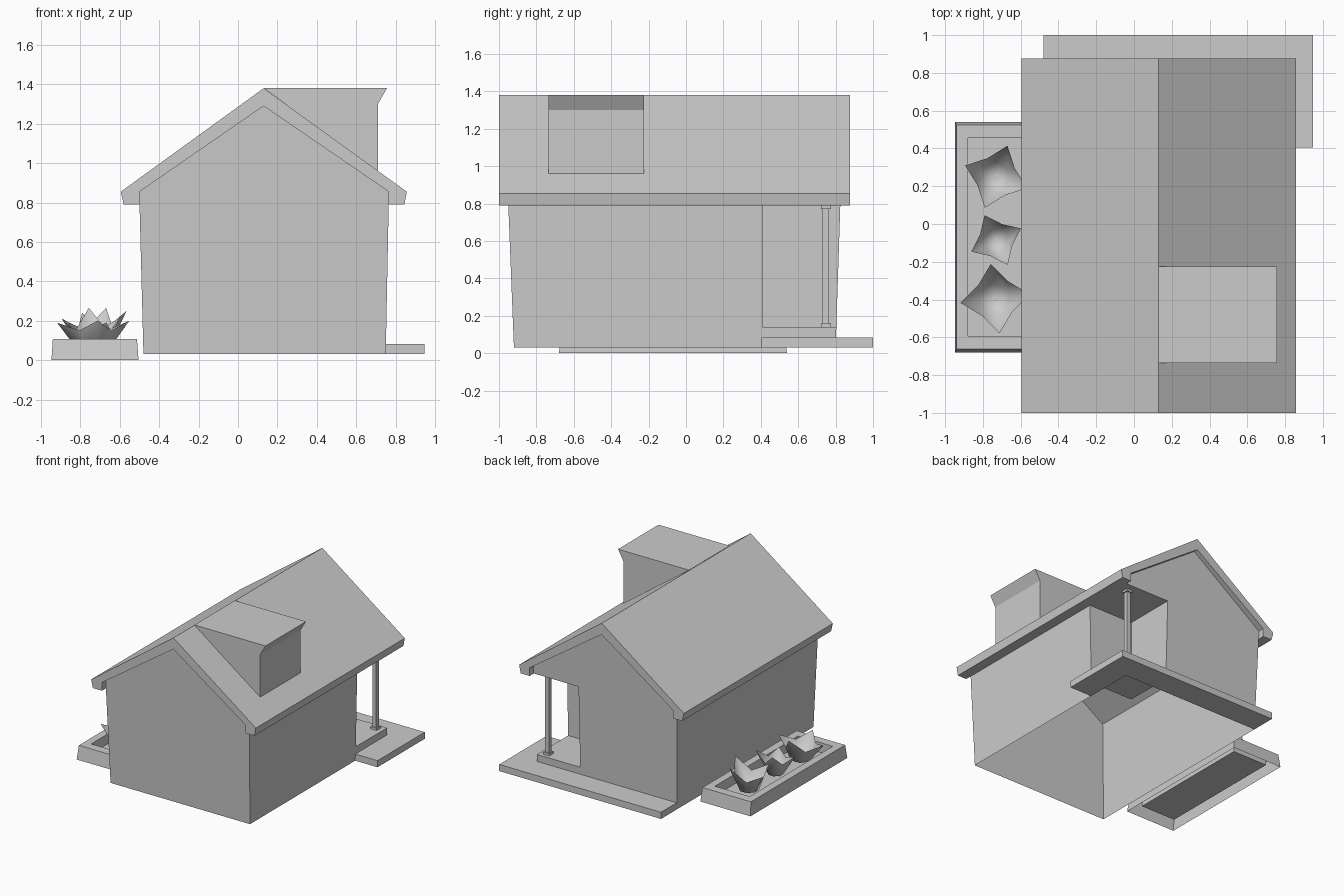
import bpy, bmesh, math

if "Cube" in bpy.data.objects:
    bpy.data.objects.remove(bpy.data.objects["Cube"])


def mesh_object(name, verts, faces, smooth=False):
    me = bpy.data.meshes.new(name)
    bm = bmesh.new()
    vs = [bm.verts.new(v) for v in verts]
    for f in faces:
        bm.faces.new([vs[i] for i in f])
    bmesh.ops.remove_doubles(bm, verts=bm.verts, dist=0.0005)
    bmesh.ops.recalc_face_normals(bm, faces=bm.faces)
    for f in bm.faces:
        f.smooth = smooth
    bm.to_mesh(me)
    bm.free()
    ob = bpy.data.objects.new(name, me)
    bpy.context.collection.objects.link(ob)
    return ob


def prism(name, bottom, top):
    n = len(bottom)
    faces = [list(range(n)), list(range(n, 2 * n))]
    faces += [[i, (i + 1) % n, n + (i + 1) % n, n + i] for i in range(n)]
    return mesh_object(name, bottom + top, faces)


def extrude_y(name, profile, y0, y1):
    return prism(name, [(x, y0, z) for x, z in profile], [(x, y1, z) for x, z in profile])


def extrude_z(name, outline, z0, z1):
    return prism(name, [(x, y, z0) for x, y in outline], [(x, y, z1) for x, y in outline])


def rect(x0, x1, y0, y1):
    return [(x0, y0), (x1, y0), (x1, y1), (x0, y1)]


# House walls: flared shell, open underneath, with a corner porch recess
def taper(z):
    return (z - 0.03) / 0.76

def left(z): return -0.48 - 0.02 * taper(z)
def right(z): return 0.75 + 0.015 * taper(z)
def front(z): return -0.92 - 0.03 * taper(z)
def back(z): return 0.80 + 0.025 * taper(z)

B, F, C, E, A = 0.03, 0.14, 0.79, 0.855, 1.29   # base, porch floor, porch ceiling, eave, apex
NX, NY, MID = 0.37, 0.41, 0.13                  # porch recess corner, ridge x
walls = [
    [(left(B), front(B), B), (right(B), front(B), B), (right(E), front(E), E),
     (MID, front(A), A), (left(E), front(E), E)],
    [(left(B), front(B), B), (left(E), front(E), E), (left(E), back(E), E), (left(B), back(B), B)],
    [(right(B), front(B), B), (right(B), back(B), B), (right(F), back(F), F), (right(F), NY, F),
     (right(C), NY, C), (right(C), back(C), C), (right(E), back(E), E), (right(E), front(E), E)],
    [(left(B), back(B), B), (left(E), back(E), E), (MID, back(A), A), (right(E), back(E), E),
     (right(C), back(C), C), (NX, back(C), C), (NX, back(F), F), (right(F), back(F), F),
     (right(B), back(B), B)],
    [(NX, NY, F), (NX, NY, C), (NX, back(C), C), (NX, back(F), F)],
    [(NX, NY, F), (right(F), NY, F), (right(C), NY, C), (NX, NY, C)],
] + [[(NX, NY, z), (right(z), NY, z), (right(z), back(z), z), (NX, back(z), z)] for z in (F, C)]
verts, faces = [], []
for w in walls:
    faces.append(list(range(len(verts), len(verts) + len(w))))
    verts += w
mesh_object("house_walls", verts, faces)

# Gable roof with boxed eaves
extrude_y("roof", [(MID, 1.38), (0.857, 0.855), (0.845, 0.79), (0.765, 0.79), (0.765, 0.855),
                   (MID, 1.29), (-0.50, 0.855), (-0.50, 0.79), (-0.58, 0.79), (-0.595, 0.855)],
          -1.0, 0.877)

# Flat-topped dormer
extrude_y("dormer", [(MID, 1.382), (0.757, 1.382), (0.71, 1.30), (0.71, 0.955)], -0.735, -0.225)

# L-shaped walkway around the porch corner
extrude_z("walkway", [(-0.48, 0.80), (-0.48, 1.0), (0.947, 1.0), (0.947, 0.405),
                      (0.75, 0.405), (0.75, 0.80)], 0.03, 0.083)

# Porch post with foot and cap
for name, h, z0, z1 in (("porch_post", 0.017, 0.14, 0.79), ("post_foot", 0.027, 0.14, 0.158),
                        ("post_cap", 0.027, 0.772, 0.79)):
    extrude_z(name, rect(0.69 - h, 0.69 + h, 0.748 - h, 0.748 + h), z0, z1)

# Planter: rings from outer foot over the rim down to the soil
rings = [(rect(-0.947, -0.505, -0.68, 0.54), 0.0), (rect(-0.94, -0.513, -0.662, 0.525), 0.108),
         (rect(-0.88, -0.573, -0.592, 0.455), 0.108), (rect(-0.88, -0.573, -0.592, 0.455), 0.03)]
verts = [(x, y, z) for r, z in rings for x, y in r]
faces = [[4 * k + i, 4 * k + (i + 1) % 4, 4 * k + 4 + (i + 1) % 4, 4 * k + 4 + i]
         for k in range(3) for i in range(4)] + [[12, 13, 14, 15]]
mesh_object("planter", verts, faces)


# Cup-shaped plants with four pointed leaves
def plant(name, cx, cy, radius, angle, heights):
    low, rim = [], []
    for i in range(8):
        a = math.radians(angle + 45 * i)
        tip = i % 2 == 0
        r = radius if tip else radius * 0.62
        z = heights[i // 2] if tip else 0.15
        low.append((cx + 0.42 * radius * math.cos(a), cy + 0.42 * radius * math.sin(a), 0.05))
        rim.append((cx + r * math.cos(a), cy + r * math.sin(a), z))
    f = [[i, (i + 1) % 8, 8 + (i + 1) % 8, 8 + i] for i in range(8)]
    f += [[16, i, (i + 1) % 8] for i in range(8)]
    mesh_object(name, low + rim + [(cx, cy, 0.025)], f, smooth=True)


plant("plant_back", -0.73, 0.25, 0.175, 70, (0.265, 0.21, 0.2, 0.25))
plant("plant_middle", -0.73, -0.085, 0.145, 115, (0.24, 0.19, 0.19, 0.22))
plant("plant_front", -0.735, -0.395, 0.185, 97, (0.265, 0.19, 0.2, 0.2))
